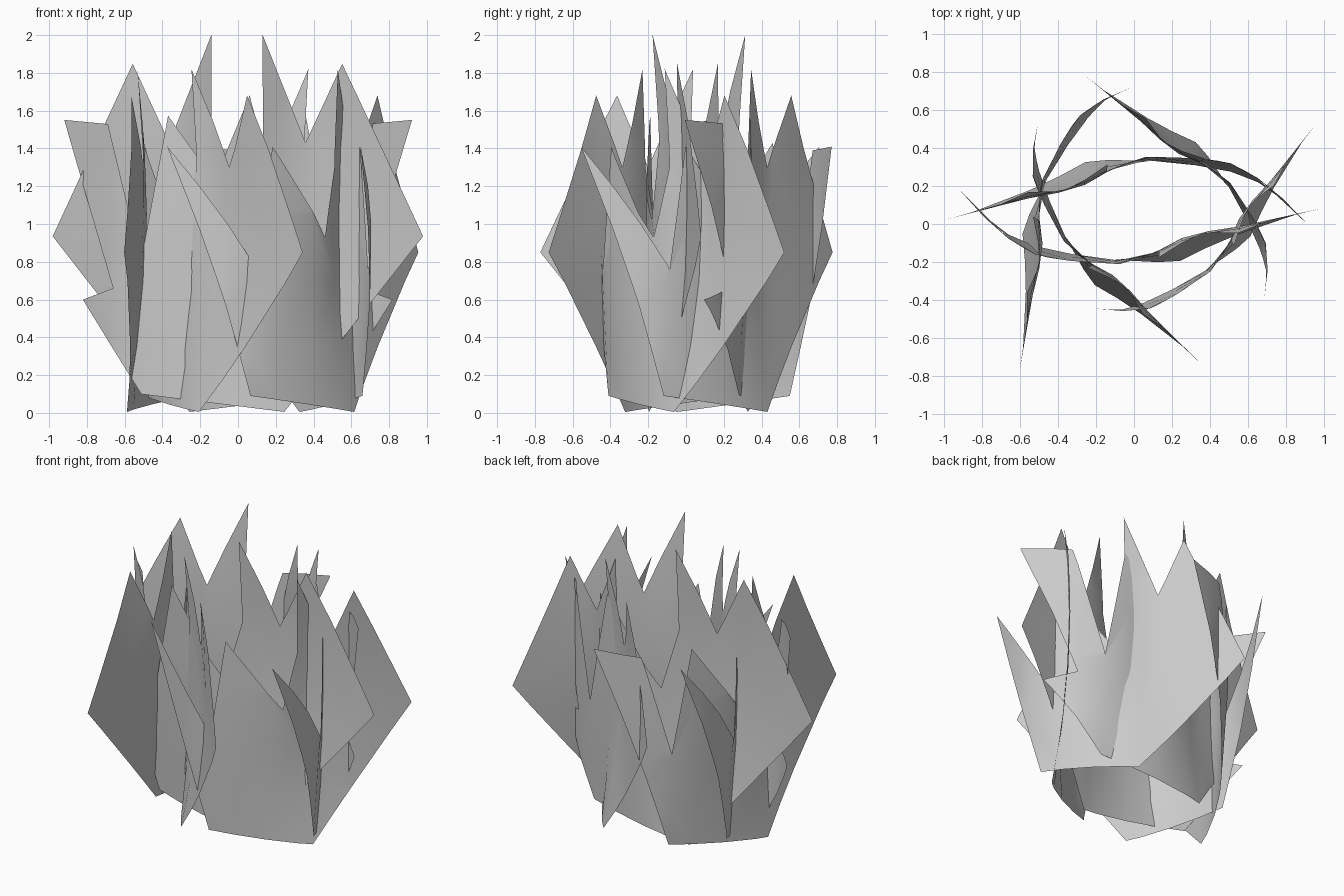
import bpy, bmesh
from math import radians

if "Cube" in bpy.data.objects:
    bpy.data.objects.remove(bpy.data.objects["Cube"])

# Jagged blade-sheet outline: (position along the sheet, height)
CROWN = [(-.455, .09), (.20, .005), (.82, .85), (.457, 1.68), (.29, 1.30),
         (.10, 1.82), (.10, 1.3), (.01, .93)]
# Tail ends of the sheet: plain spike, flat-topped spike, flat-topped with a side tooth
SPIKE = [(-.35, 1.41), (-.445, .76), (-.82, 1.41)]
FLAT = [(-.33, 1.43), (-.455, .73), (-.61, 1.39), (-.82, 1.41)]
TOOTH = FLAT + [(-.586, .60), (-.73, .545)]

# Plan curve of the sheet: (position along the sheet, outward bulge)
CURVE = [(-.82, 0), (-.7, .11), (-.586, .19), (-.46, .245), (-.3, .275), (-.1, .295),
         (.1, .298), (.2, .285), (.32, .245), (.457, .19), (.82, 0)]


def lerp(points, u):
    for (a, p), (b, q) in zip(points, points[1:]):
        if u <= b:
            return p + (q - p) * (u - a) / (b - a)
    return points[-1][1]


def blade_sheet(name, tail):
    """Cut the flat outline into a grid, then bend it in plan and bow it upright."""
    bm = bmesh.new()
    bm.faces.new([bm.verts.new((u, 0, z)) for u, z in CROWN + tail])
    cuts = [((u, 0, 0), (1, 0, 0)) for u, _ in CURVE[1:-1]]
    cuts += [((0, 0, z), (0, 0, 1)) for z in (.35, .7, 1.05, 1.4)]
    for co, no in cuts:
        bmesh.ops.bisect_plane(bm, geom=bm.verts[:] + bm.edges[:] + bm.faces[:],
                               plane_co=co, plane_no=no, dist=1e-4)
    for v in bm.verts:
        u, _, z = v.co
        bow = .11 * lerp([(-.82, 0), (-.05, 0), (.2, 1), (.35, 1), (.82, 0)], u)
        flare = .05 * lerp([(-.82, 0), (-.45, 1), (-.1, .4), (.2, 0), (.82, 0)], u)
        t = z / 2.1
        v.co.y = -lerp(CURVE, u) + bow * 4 * t * (1 - t) - flare * min(1, z / .8)
    for f in bm.faces:
        f.smooth = True
    mesh = bpy.data.meshes.new(name)
    bm.to_mesh(mesh)
    bm.free()
    return mesh


spike = blade_sheet("spike_sheet", SPIKE)
flat = blade_sheet("flat_sheet", FLAT)
tooth = blade_sheet("tooth_sheet", TOOTH)

# Six overlapping sheets arranged in a ring: shape, centre, turn, scale
SHEETS = [("front", tooth, .03, .13, -3, (1.16, 1.1, 1.1)),
          ("front_right", spike, .29, .055, 35, (.99, 1, 1)),
          ("back_right", spike, .20, .11, 124, (.98, 1, 1)),
          ("back", tooth, -.03, .01, 179, (1.16, 1.1, 1.1)),
          ("front_left", spike, -.055, -.01, -61, (1, 1, 1)),
          ("back_left", flat, -.22, .0, -116.4, (1.05, 1.08, 1))]
for name, mesh, x, y, turn, scale in SHEETS:
    ob = bpy.data.objects.new("blade_sheet_" + name, mesh)
    ob.location = (x, y, 0)
    ob.rotation_euler.z = radians(turn)
    ob.scale = scale
    bpy.context.collection.objects.link(ob)
